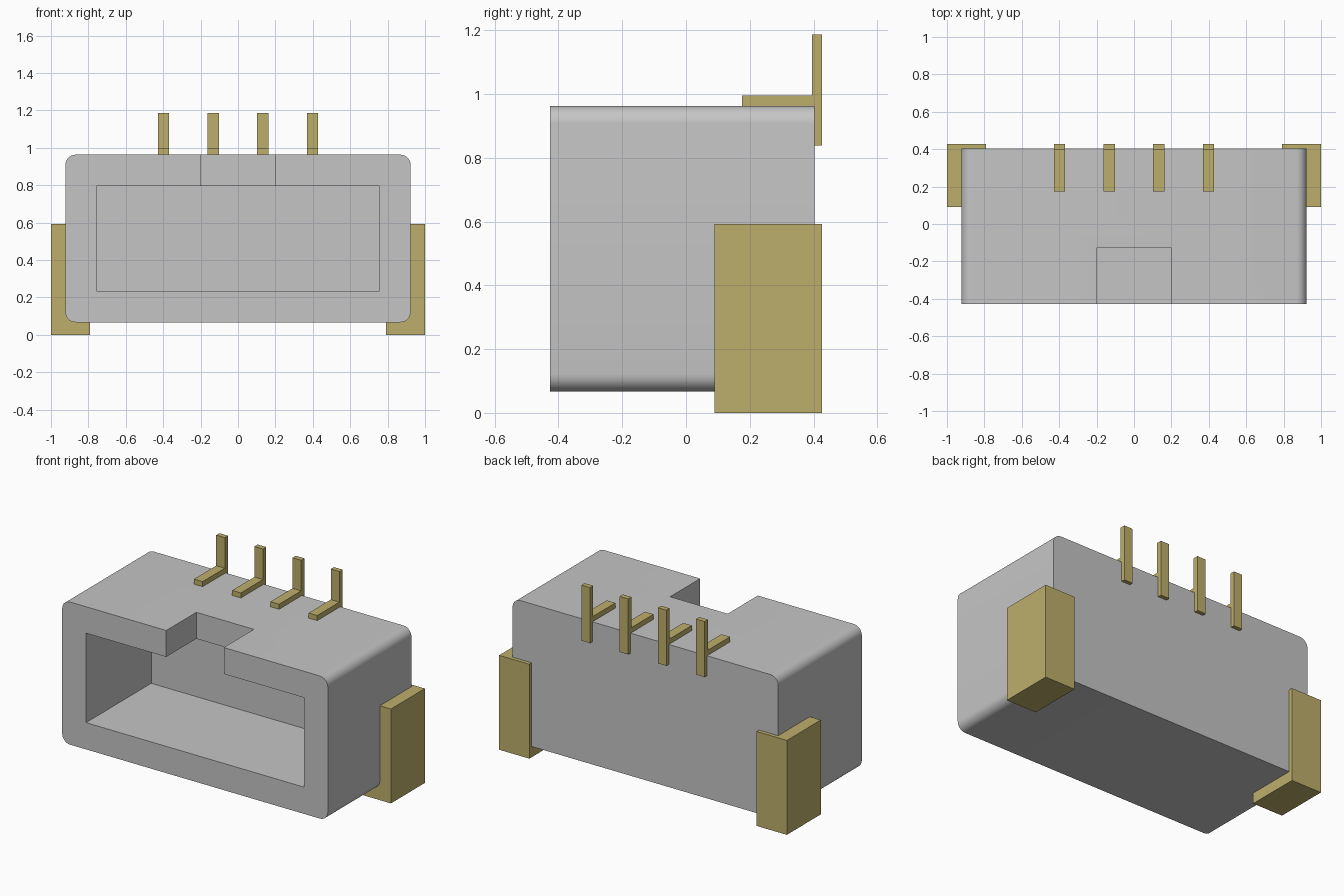
import bpy, bmesh
from mathutils import Vector

if "Cube" in bpy.data.objects:
    bpy.data.objects.remove(bpy.data.objects["Cube"])


def material(name, rgb):
    m = bpy.data.materials.new(name)
    m.use_nodes = True
    m.diffuse_color = (*rgb, 1)
    m.node_tree.nodes["Principled BSDF"].inputs["Base Color"].default_value = (*rgb, 1)
    return m


grey = material("grey plastic", (0.56, 0.56, 0.56))
gold = material("brass", (0.51, 0.425, 0.15))


def add_box(bm, lo, hi):
    lo, hi = Vector(lo), Vector(hi)
    verts = bmesh.ops.create_cube(bm, size=1)["verts"]
    for v in verts:
        v.co = Vector(((lo[i] + hi[i]) / 2 + v.co[i] * (hi[i] - lo[i])) for i in range(3))


def make(name, boxes, mat, fillet=0):
    bm = bmesh.new()
    for lo, hi in boxes:
        add_box(bm, lo, hi)
    if fillet:
        # round only the edges running front to back
        edges = [e for e in bm.edges
                 if abs(e.verts[0].co.y - e.verts[1].co.y) > 0.1]
        bmesh.ops.bevel(bm, geom=edges, offset=fillet, segments=8,
                        profile=0.5, affect='EDGES')
    mesh = bpy.data.meshes.new(name)
    bm.to_mesh(mesh)
    bm.free()
    mesh.materials.append(mat)
    obj = bpy.data.objects.new(name, mesh)
    bpy.context.collection.objects.link(obj)
    return obj


FRONT, BACK, TOP = -0.427, 0.403, 0.963

# Housing with rounded long edges
housing = make("housing", [((-0.923, FRONT, 0.067), (0.923, BACK, TOP))], grey, 0.055)

# Front socket opening and the key slot in its upper wall
cutters = [
    make("socket_cutter", [((-0.757, -0.6, 0.235), (0.757, 0.22, 0.797))], grey),
    make("key_slot_cutter", [((-0.2, -0.6, 0.6), (0.2, -0.128, 1.2))], grey),
]
bpy.context.view_layer.objects.active = housing
housing.select_set(True)
for c in cutters:
    mod = housing.modifiers.new(c.name, 'BOOLEAN')
    mod.operation = 'DIFFERENCE'
    mod.solver = 'EXACT'
    mod.object = c
    bpy.ops.object.modifier_apply(modifier=mod.name)
    bpy.data.objects.remove(c)
bpy.ops.object.shade_smooth_by_angle(angle=0.5)

# Four contact pins: a flat arm on the roof and an upright blade at the back
for i in range(4):
    x = (i - 1.5) * 0.2655
    make(f"contact_pin_{i + 1}", [
        ((x - 0.03, 0.175, 0.945), (x + 0.03, 0.398, 0.995)),
        ((x - 0.03, 0.395, 0.838), (x + 0.03, 0.427, 1.187)),
    ], gold)

# Solder tabs at the rear corners
for side, s in (("left", 1), ("right", -1)):
    xs = sorted((s * 0.79, s * 1.0))
    make(f"{side}_solder_tab", [((xs[0], 0.09, 0), (xs[1], 0.427, 0.593))], gold)
